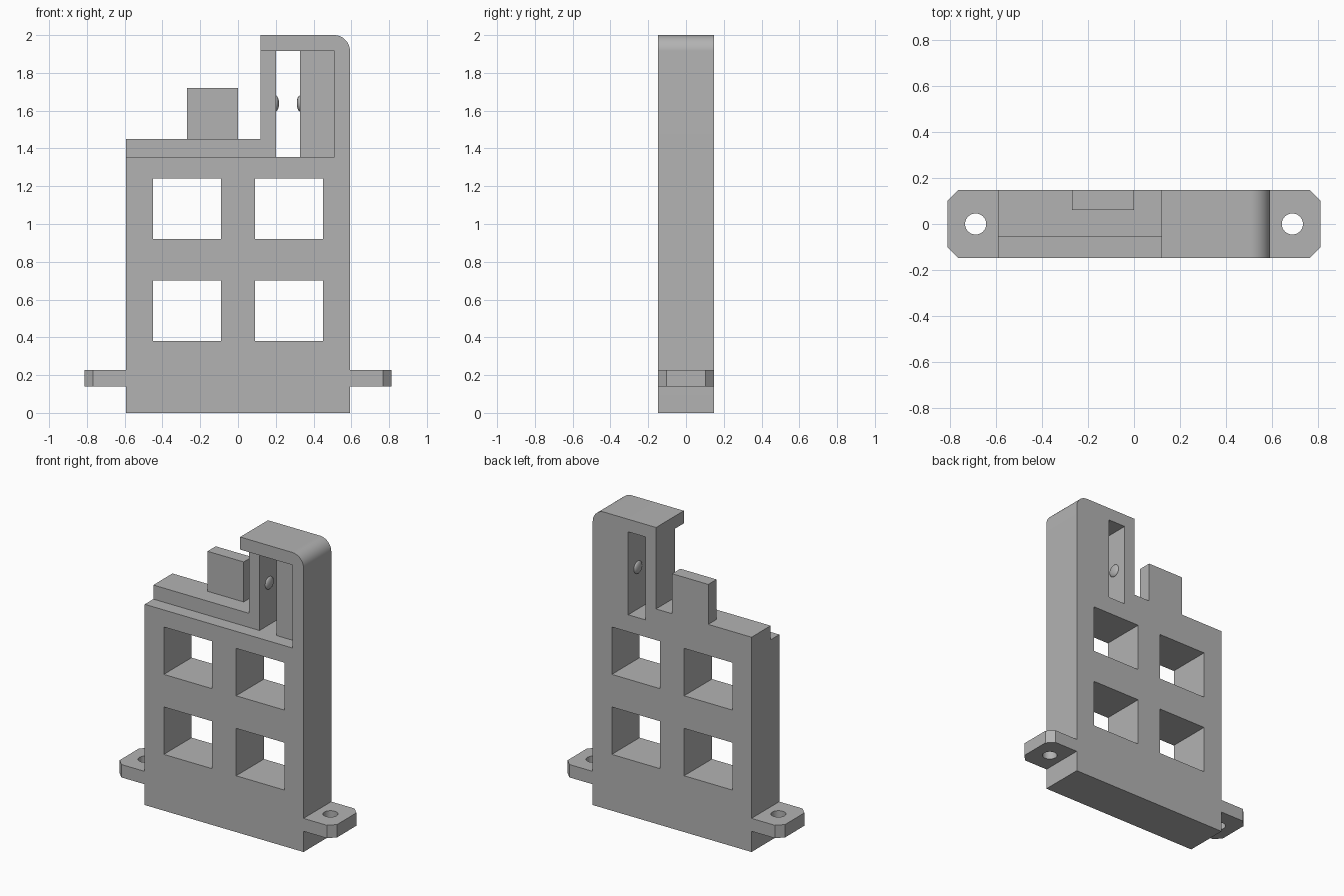
import bpy
import bmesh
import math
from mathutils import Matrix

cube = bpy.data.objects.get("Cube")
if cube:
    bpy.data.objects.remove(cube, do_unlink=True)

GREY = (0.45, 0.45, 0.45, 1.0)
grey = bpy.data.materials.new("matte grey")
grey.use_nodes = True
grey.diffuse_color = GREY
grey.node_tree.nodes["Principled BSDF"].inputs["Base Color"].default_value = GREY

HALF_W, HALF_D = 0.593, 0.148      # frame half width and half depth
LEDGE, SHOULDER, TOP = 1.355, 1.45, 2.0
STEP_Y = -0.056                    # back of the front recess


def finish(name, bm):
    bmesh.ops.recalc_face_normals(bm, faces=bm.faces)
    mesh = bpy.data.meshes.new(name)
    bm.to_mesh(mesh)
    bm.free()
    mesh.materials.append(grey)
    obj = bpy.data.objects.new(name, mesh)
    bpy.context.scene.collection.objects.link(obj)
    return obj


def prism(name, outline, direction):
    """Extrude a closed 3D outline along a direction."""
    bm = bmesh.new()
    face = bm.faces.new([bm.verts.new(p) for p in outline])
    new = bmesh.ops.extrude_face_region(bm, geom=[face])["geom"]
    verts = [g for g in new if isinstance(g, bmesh.types.BMVert)]
    bmesh.ops.translate(bm, verts=verts, vec=direction)
    return finish(name, bm)


def upright(name, points, y0, y1):
    return prism(name, [(x, y0, z) for x, z in points], (0, y1 - y0, 0))


def box(name, x0, x1, y0, y1, z0, z1):
    return upright(name, [(x0, z0), (x1, z0), (x1, z1), (x0, z1)], y0, y1)


def combine(target, tool, operation):
    """Apply a boolean and discard the tool."""
    tool.hide_render = True
    mod = target.modifiers.new("boolean", "BOOLEAN")
    mod.operation, mod.object, mod.solver = operation, tool, "EXACT"
    bpy.context.view_layer.objects.active = target
    bpy.ops.object.modifier_apply(modifier=mod.name)
    bpy.data.objects.remove(tool, do_unlink=True)


def smooth(obj):
    bpy.ops.object.select_all(action="DESELECT")
    obj.select_set(True)
    bpy.context.view_layer.objects.active = obj
    bpy.ops.object.shade_smooth_by_angle(angle=math.radians(30))


# Frame with a tall tower and one rounded top corner
R = 0.085
corner = [(HALF_W - R + R * math.cos(a), TOP - R + R * math.sin(a))
          for a in (math.pi / 2 * i / 16 for i in range(17))]
frame = upright("frame", [(-HALF_W, 0), (HALF_W, 0)] + corner
                + [(0.12, TOP), (0.12, SHOULDER), (-HALF_W, SHOULDER)],
                -HALF_D, HALF_D)

# Peg standing on the shoulder, flush with the back
combine(frame, box("peg", -0.27, 0, 0.06, HALF_D, 1.4, 1.72), "UNION")

# Front recess along the shoulder and under the tower roof
combine(frame, box("recess", -0.8, 0.51, -0.3, STEP_Y, LEDGE, 1.915), "DIFFERENCE")

# Slot through the tower
combine(frame, box("slot", 0.2, 0.328, -0.3, 0.3, LEDGE, 1.915), "DIFFERENCE")

# Four windows
for x0, x1 in ((-0.45, -0.09), (0.09, 0.45)):
    for z0, z1 in ((0.38, 0.70), (0.92, 1.24)):
        combine(frame, box("window", x0, x1, -0.3, 0.3, z0, z1), "DIFFERENCE")
smooth(frame)

# Mounting tabs with chamfered ends and screw holes
END, C = 0.812, 0.045
for side, label in ((1, "left"), (-1, "right")):
    outline = [(HALF_W, -HALF_D), (END - C, -HALF_D), (END, C - HALF_D),
               (END, HALF_D - C), (END - C, HALF_D), (HALF_W, HALF_D)]
    tab = prism(label + "_mounting_tab",
                [(side * x, y, 0.14) for x, y in outline], (0, 0, 0.087))
    hole = bmesh.new()
    bmesh.ops.create_cone(hole, cap_ends=True, segments=40, radius1=0.046,
                          radius2=0.046, depth=0.4,
                          matrix=Matrix.Translation((side * 0.69, 0, 0.18)))
    combine(tab, finish("hole", hole), "DIFFERENCE")
    smooth(tab)

# Small domed catches on the slot walls
for x, side, label in ((0.2, 1, "right"), (0.328, -1, "left")):
    bm = bmesh.new()
    bmesh.ops.create_uvsphere(bm, u_segments=32, v_segments=16, radius=1)
    bmesh.ops.bisect_plane(bm, geom=bm.verts[:] + bm.edges[:] + bm.faces[:],
                           plane_co=(0, 0, 0), plane_no=(side, 0, 0),
                           clear_inner=True)
    bmesh.ops.scale(bm, vec=(0.017, 0.042, 0.042), verts=bm.verts)
    bmesh.ops.translate(bm, vec=(x, 0.046, 1.638), verts=bm.verts)
    smooth(finish(label + "_slot_catch", bm))
